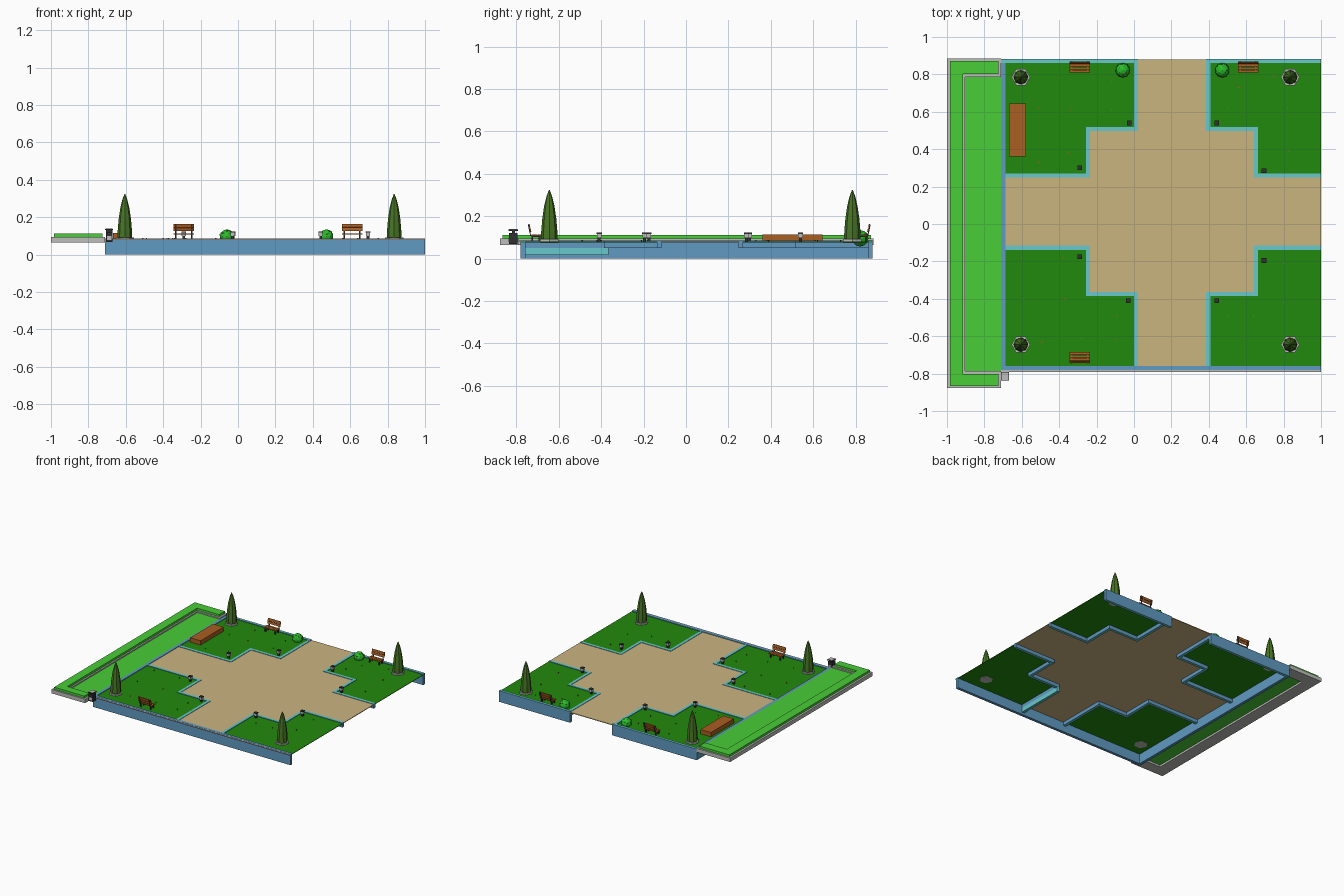
import bpy, bmesh, math, random
from mathutils import Matrix, Vector

if "Cube" in bpy.data.objects:
    bpy.data.objects.remove(bpy.data.objects["Cube"])

def mat(name, r, g, b):
    m = bpy.data.materials.new(name)
    lin = [((c / 255 + 0.055) / 1.055) ** 2.4 for c in (r, g, b)]
    m.diffuse_color = (*lin, 1)
    m.use_nodes = True
    m.node_tree.nodes["Principled BSDF"].inputs["Base Color"].default_value = m.diffuse_color
    return m

TAN = mat("sand path", 203, 181, 128)
LAWN = mat("lawn green", 34, 138, 14)
LIME = mat("light green", 72, 206, 54)
GREY = mat("stone grey", 190, 190, 188)
BLUE = mat("wall blue", 96, 154, 194)
CYAN = mat("coping cyan", 104, 200, 202)
TREE = mat("tree green", 72, 118, 36)
WOOD = mat("wood brown", 170, 94, 34)
DARK = mat("dark metal", 48, 48, 52)
BUSH = mat("bush green", 42, 190, 42)

def finish(name, bm, *mats):
    bmesh.ops.recalc_face_normals(bm, faces=bm.faces)
    if len(mats) == 2:              # second colour on the level faces
        for f in bm.faces:
            f.normal_update()
            f.material_index = 1 if abs(f.normal.z) > 0.7 else 0
    me = bpy.data.meshes.new(name)
    bm.to_mesh(me)
    bm.free()
    for m in mats:
        me.materials.append(m)
    ob = bpy.data.objects.new(name, me)
    bpy.context.collection.objects.link(ob)
    return ob

def prism(name, pts, z0, z1, *mats):
    bm = bmesh.new()
    f = bm.faces.new([bm.verts.new((x, y, z0)) for x, y in pts])
    r = bmesh.ops.extrude_face_region(bm, geom=[f])
    vs = [v for v in r["geom"] if isinstance(v, bmesh.types.BMVert)]
    bmesh.ops.translate(bm, verts=vs, vec=(0, 0, z1 - z0))
    return finish(name, bm, *mats)

def box(name, x0, x1, y0, y1, z0, z1, *mats):
    return prism(name, [(x0, y0), (x1, y0), (x1, y1), (x0, y1)], z0, z1, *mats)

def lathe(name, x, y, prof, n, m):
    bm = bmesh.new()
    rings = [[bm.verts.new((x + r * math.cos(2 * math.pi * i / n),
                            y + r * math.sin(2 * math.pi * i / n), z)) for i in range(n)]
             for r, z in prof]
    for a, b in zip(rings, rings[1:]):
        for i in range(n):
            bm.faces.new((a[i], a[(i + 1) % n], b[(i + 1) % n], b[i]))
    bm.faces.new(rings[0])
    bm.faces.new(rings[-1])
    return finish(name, bm, m)

# Plaza layout: four L-shaped lawns mirrored around the path centre
CX, CY, B = 0.204, 0.066, 0.022
X0, X1, Y0, Y1 = -0.71, 1.0, -0.78, 0.88
TOP = 0.085

def step_line(sx, sy, b):
    X = X1 if sx > 0 else X0
    Y = Y1 if sy > 0 else Y0
    p, q, r = 0.182 + b, 0.438 + b, 0.430 + b
    return [(X, CY + sy * p), (CX + sx * q, CY + sy * p), (CX + sx * q, CY + sy * r),
            (CX + sx * p, CY + sy * r), (CX + sx * p, Y)]

for sx in (-1, 1):
    for sy in (-1, 1):
        inner, outer = step_line(sx, sy, B), step_line(sx, sy, 0)
        corner = (X1 if sx > 0 else X0, Y1 if sy > 0 else Y0)
        prism("lawn", inner + [corner], 0.077, 0.081, LAWN)
        prism("lawn_edging", outer + inner[::-1], 0.05, TOP, BLUE, CYAN)

path = (step_line(1, 1, 0) + step_line(-1, 1, 0)[::-1]
        + step_line(-1, -1, 0) + step_line(1, -1, 0)[::-1])
prism("path", path, 0.077, 0.082, TAN)

# Outer retaining walls
box("front_wall", X0, X1, Y0, Y0 + 0.022, 0, TOP + 0.001, BLUE)
box("front_kerb", X0, X1, Y0 - 0.01, Y0, 0.078, TOP, GREY)
box("left_wall", X0, X0 + B, Y0, Y1, 0, TOP + 0.001, BLUE)
box("back_wall_left", X0, CX - 0.182, Y1 - 0.02, Y1 + 0.001, 0, TOP + 0.002, BLUE, CYAN)
box("back_wall_right", CX + 0.182, X1, Y1 - 0.02, Y1 + 0.001, 0, TOP + 0.002, BLUE, CYAN)
box("deep_edging", CX + 0.182, CX + 0.182 + B, Y0 + 0.022, -0.365, 0.017, 0.05, CYAN)

# Side terrace: stone C-shaped kerb, raised planting and inner grass
def c_shape(xo, xi, xe, yo0, yi0, yi1, yo1):
    return [(xe, yo0), (xo, yo0), (xo, yo1), (xe, yo1),
            (xe, yi1), (xi, yi1), (xi, yi0), (xe, yi0)]
prism("terrace_kerb", c_shape(-1, -0.903, X0, -0.877, -0.787, 0.787, 0.885), 0.065, 0.095, GREY)
prism("terrace_planting", c_shape(-0.985, -0.915, -0.725, -0.865, -0.802, 0.802, 0.872),
      0.094, 0.112, LIME)
box("terrace_grass", -0.904, X0, -0.788, 0.788, 0.08, 0.086, LIME)

# Cypress trees in hexagonal stone rings
for x in (-0.605, 0.835):
    for y in (-0.645, 0.785):
        lathe("tree_ring", x, y, [(0.05, 0.075), (0.05, 0.092), (0.04, 0.092), (0.04, 0.086)], 6, GREY)
        lathe("tree_foliage", x, y, [(0.03, 0.082), (0.039, 0.095), (0.038, 0.13), (0.033, 0.19),
                                     (0.024, 0.25), (0.013, 0.295), (0.002, 0.324)], 8, TREE)

# Benches; f is the direction in which the bench faces
def bench(x, y, f):
    parts = []
    for i in range(3):
        yy = y + f * (0.016 - 0.016 * i)
        box("bench_seat_slat", x - 0.055, x + 0.055, yy - 0.007, yy + 0.007, 0.108, 0.114, WOOD)
    for z in (0.126, 0.147):
        parts.append(box("bench_back_slat", -0.055, 0.055, -0.003, 0.003, z - 0.108, z - 0.09, WOOD))
    for s in (-1, 1):
        xs = x + s * 0.042
        parts.append(box("bench_back_post", s * 0.042 - 0.004, s * 0.042 + 0.004,
                         -0.006, -0.002, 0, 0.055, DARK))
        for o in (-0.018, 0.016):
            box("bench_leg", xs - 0.004, xs + 0.004, y + o - 0.004, y + o + 0.004, 0.08, 0.108, DARK)
        box("bench_rail", xs - 0.004, xs + 0.004, y - 0.022, y + 0.022, 0.103, 0.108, DARK)
    turn = Matrix.Rotation(0 if f > 0 else math.pi, 4, 'Z')
    for p in parts:
        p.data.transform(Matrix.Translation((x, y - f * 0.022, 0.108)) @ turn
                         @ Matrix.Rotation(math.radians(12), 4, 'X'))
bench(-0.29, 0.832, -1)
bench(0.61, 0.832, -1)
bench(-0.29, -0.707, 1)

# Round bushes with small berries
random.seed(4)
for x, y in ((-0.06, 0.822), (0.472, 0.822)):
    bm = bmesh.new()
    bmesh.ops.create_icosphere(bm, subdivisions=2, radius=0.039,
                               matrix=Matrix.Translation((x, y, 0.096)))
    finish("bush", bm, BUSH)
    for i in range(8):
        a, e = i * 0.8, random.uniform(0.2, 1.0)
        d = Vector((math.cos(a) * math.cos(e), math.sin(a) * math.cos(e), math.sin(e)))
        bm = bmesh.new()
        bmesh.ops.create_icosphere(bm, subdivisions=1, radius=0.004,
                                   matrix=Matrix.Translation(Vector((x, y, 0.096)) + d * 0.038))
        finish("berry", bm, WOOD)

# Wooden planter
box("planter", -0.667, -0.577, 0.362, 0.645, 0.08, 0.115, WOOD)

# Low path lamps near every lawn corner
for x, y in ((-0.025, 0.54), (-0.29, 0.30), (0.442, 0.54), (0.695, 0.285),
             (-0.29, -0.175), (-0.03, -0.41), (0.442, -0.41), (0.695, -0.195)):
    for nm, r, z0, z1, m in (("lamp_post", 0.007, 0.08, 0.1, DARK),
                             ("lamp_head", 0.011, 0.1, 0.117, GREY),
                             ("lamp_cap", 0.0125, 0.117, 0.123, DARK)):
        box(nm, x - r, x + r, y - r, y + r, z0, z1, m)

# Litter bin at the front left corner
box("bin_body", -0.707, -0.67, -0.835, -0.795, 0.068, 0.122, DARK)
box("bin_panel", -0.70, -0.677, -0.838, -0.792, 0.078, 0.1, GREY)
box("bin_posts", -0.707, -0.67, -0.822, -0.808, 0.122, 0.132, DARK)
box("bin_lid", -0.71, -0.667, -0.838, -0.792, 0.131, 0.137, DARK)
box("bin_lid_top", -0.708, -0.671, -0.834, -0.794, 0.137, 0.139, GREY)

# Tiny flowers scattered over the lawns
for x, y in ((-0.4, 0.78), (-0.12, 0.76), (-0.12, 0.61), (-0.34, 0.61), (-0.51, 0.62), (-0.35, 0.38),
             (-0.51, 0.33), (0.56, 0.73), (0.5, 0.62), (0.82, 0.62), (0.83, 0.39), (0.75, 0.79),
             (-0.6, -0.18), (-0.38, -0.18), (-0.59, -0.4), (-0.37, -0.4), (-0.09, -0.49), (-0.49, -0.63),
             (-0.28, -0.61), (-0.09, -0.62), (0.5, -0.49), (0.64, -0.49), (0.8, -0.42), (0.8, -0.21)):
    lathe("flower", x, y, [(0.002, 0.08), (0.004, 0.088)], 5, WOOD)
